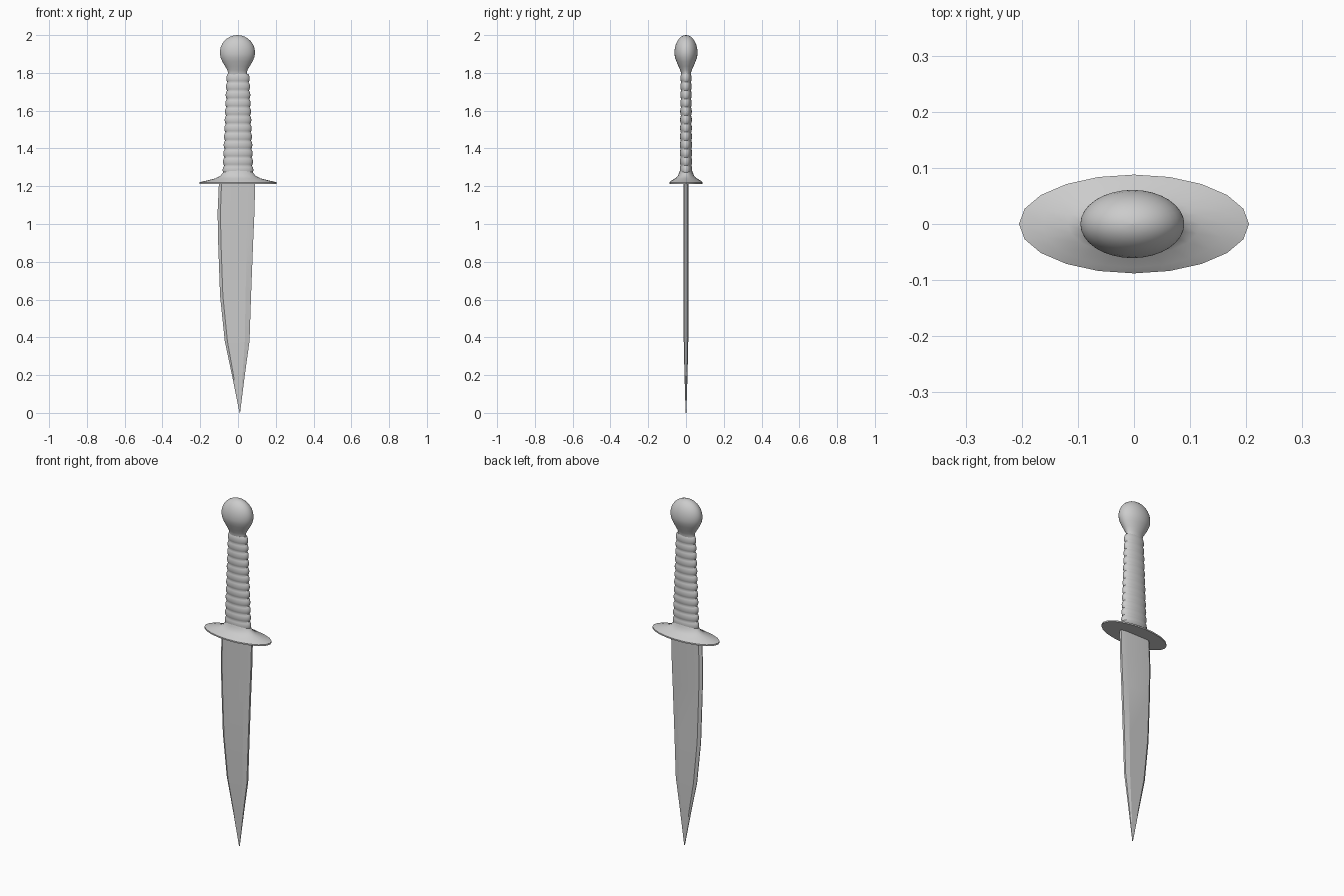
import bpy, bmesh
from math import sin, cos, pi

if "Cube" in bpy.data.objects:
    bpy.data.objects.remove(bpy.data.objects["Cube"])


def loft(name, sections, angle=0.6):
    """Skin a stack of equal-sized point rings and cap both ends."""
    bm = bmesh.new()
    rings = [[bm.verts.new(p) for p in s] for s in sections]
    n = len(rings[0])
    for a, b in zip(rings, rings[1:]):
        for i in range(n):
            j = (i + 1) % n
            bm.faces.new((a[i], a[j], b[j], b[i]))
    bm.faces.new(rings[0][::-1])
    bm.faces.new(rings[-1])
    bmesh.ops.remove_doubles(bm, verts=bm.verts, dist=0.00001)
    bmesh.ops.recalc_face_normals(bm, faces=bm.faces)
    mesh = bpy.data.meshes.new(name)
    bm.to_mesh(mesh)
    bm.free()
    obj = bpy.data.objects.new(name, mesh)
    bpy.context.collection.objects.link(obj)
    bpy.ops.object.select_all(action='DESELECT')
    obj.select_set(True)
    bpy.context.view_layer.objects.active = obj
    bpy.ops.object.shade_smooth_by_angle(angle=angle)
    return obj


def oval(z, rx, ry, sides, cx=0.0):
    return [(cx + rx * cos(2 * pi * i / sides), ry * sin(2 * pi * i / sides), z)
            for i in range(sides)]


# Blade: thin blunt back on +x, narrow ground edge on -x, flat between
# (z, left edge, left shoulder, right shoulder, right edge, half thickness)
stations = [(0.0, 0.008, 0.009, 0.010, 0.011, 0.002),
            (0.20, -0.032, -0.024, 0.024, 0.036, 0.008),
            (0.38, -0.070, -0.056, 0.036, 0.061, 0.012),
            (0.62, -0.095, -0.080, 0.040, 0.069, 0.013),
            (0.90, -0.105, -0.090, 0.046, 0.080, 0.013),
            (1.06, -0.108, -0.093, 0.051, 0.087, 0.013),
            (1.22, -0.101, -0.087, 0.056, 0.091, 0.013)]
loft("blade", [[(l, -0.002, z), (ls, -t, z), (rs, -t, z), (r, -t * 0.5, z),
                (r, t * 0.5, z), (rs, t, z), (ls, t, z), (l, 0.002, z)]
               for z, l, ls, rs, r, t in stations], angle=0.2)

# Guard: oval plate flaring up into a collar
guard = [(1.213, 0.205, 0.088), (1.221, 0.205, 0.088), (1.230, 0.165, 0.077),
         (1.242, 0.118, 0.056), (1.256, 0.092, 0.043), (1.272, 0.080, 0.036),
         (1.285, 0.072, 0.032)]
loft("guard", [oval(z, rx, ry, 20) for z, rx, ry in guard])

# Grip: tapering oval with rounded bands
BANDS, STEPS = 12, 6
z0, z1 = 1.265, 1.795
grip = []
for k in range(BANDS * STEPS + 1):
    t = k / (BANDS * STEPS)
    bump = 0.007 * abs(sin(pi * k / STEPS)) ** 0.7
    grip.append(oval(z0 + (z1 - z0) * t, 0.075 - 0.021 * t + bump,
                     0.029 - 0.004 * t + bump * 0.6, 24))
loft("grip", grip, angle=0.8)

# Pommel: flattened ball on a flared neck
pommel = [(1.785, 0.052, 0.025), (1.80, 0.050, 0.026), (1.815, 0.053, 0.031),
          (1.835, 0.065, 0.040), (1.86, 0.080, 0.050)]
sections = [oval(z, rx, ry, 32, -0.003) for z, rx, ry in pommel]
for i in range(10):
    a = -0.3 + (pi / 2 + 0.29) * i / 9
    sections.append(oval(1.908 + 0.092 * sin(a), 0.093 * cos(a), 0.061 * cos(a), 32, -0.003))
loft("pommel", sections)
